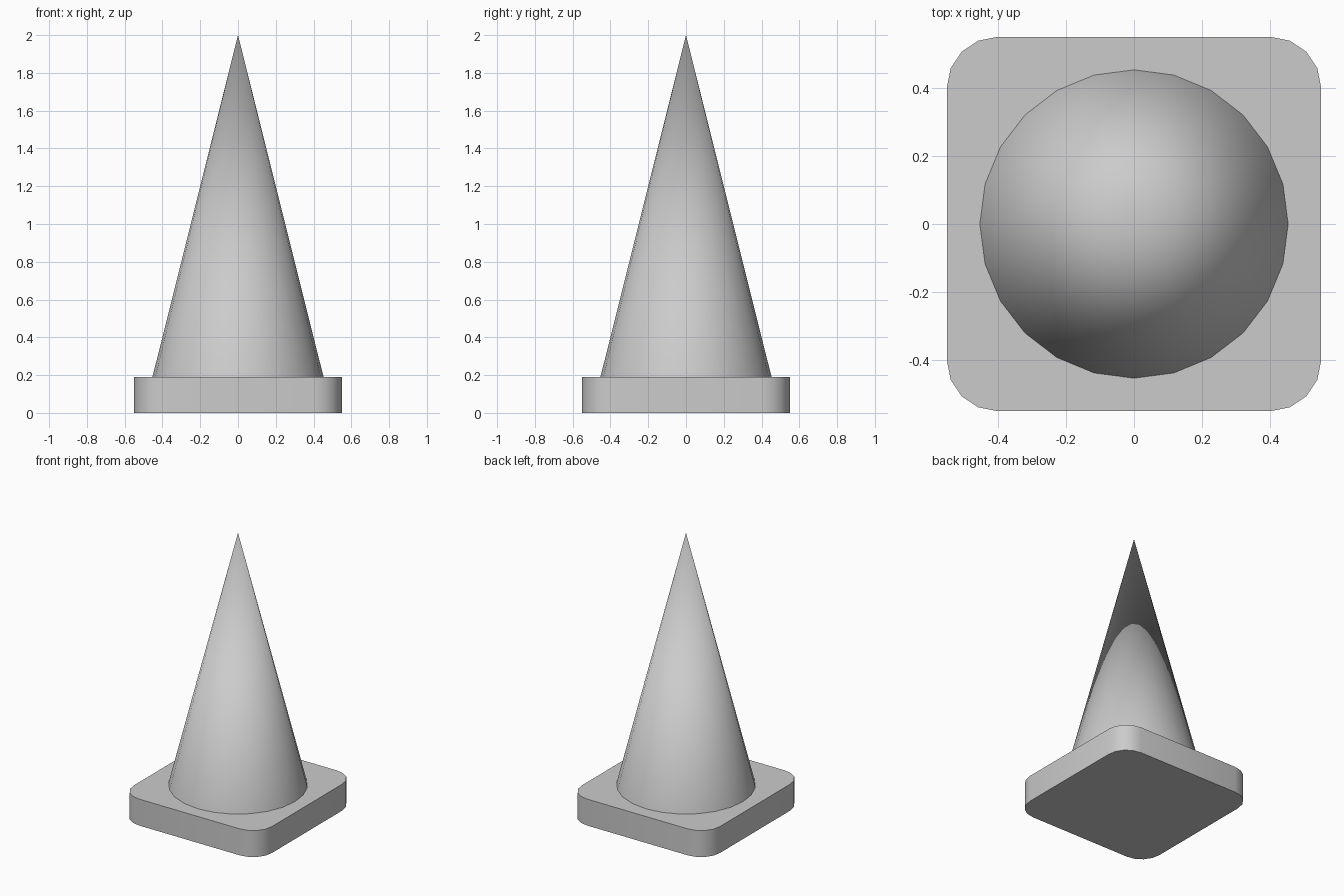
import bpy, bmesh, math

if "Cube" in bpy.data.objects:
    bpy.data.objects.remove(bpy.data.objects["Cube"])

HALF, RADIUS, BASE_H = 0.55, 0.15, 0.19
CONE_R, TOP = 0.453, 2.0


def finish(bm, name):
    bmesh.ops.recalc_face_normals(bm, faces=bm.faces)
    mesh = bpy.data.meshes.new(name)
    bm.to_mesh(mesh)
    bm.free()
    obj = bpy.data.objects.new(name, mesh)
    bpy.context.collection.objects.link(obj)
    bpy.ops.object.select_all(action='DESELECT')
    obj.select_set(True)
    bpy.context.view_layer.objects.active = obj
    bpy.ops.object.shade_smooth_by_angle(angle=math.radians(35))
    return obj


# Square base slab with rounded vertical corners
bm = bmesh.new()
outline = []
for corner in range(4):
    mid = math.radians(45 + 90 * corner)
    cx = math.copysign(HALF - RADIUS, math.cos(mid))
    cy = math.copysign(HALF - RADIUS, math.sin(mid))
    for step in range(5):
        a = math.radians(90 * corner + 22.5 * step)
        outline.append(bm.verts.new((cx + RADIUS * math.cos(a), cy + RADIUS * math.sin(a), 0)))
bottom = bm.faces.new(outline)
extruded = bmesh.ops.extrude_face_region(bm, geom=[bottom], use_keep_orig=True)
for v in extruded["geom"]:
    if isinstance(v, bmesh.types.BMVert):
        v.co.z = BASE_H
finish(bm, "base")

# Pointed 24-sided cone standing on the slab
bm = bmesh.new()
ring = [bm.verts.new((CONE_R * math.cos(math.tau * i / 24),
                      CONE_R * math.sin(math.tau * i / 24), BASE_H)) for i in range(24)]
tip = bm.verts.new((0, 0, TOP))
for i in range(24):
    bm.faces.new((ring[i], ring[(i + 1) % 24], tip))
bm.faces.new(ring[::-1])
finish(bm, "cone")
